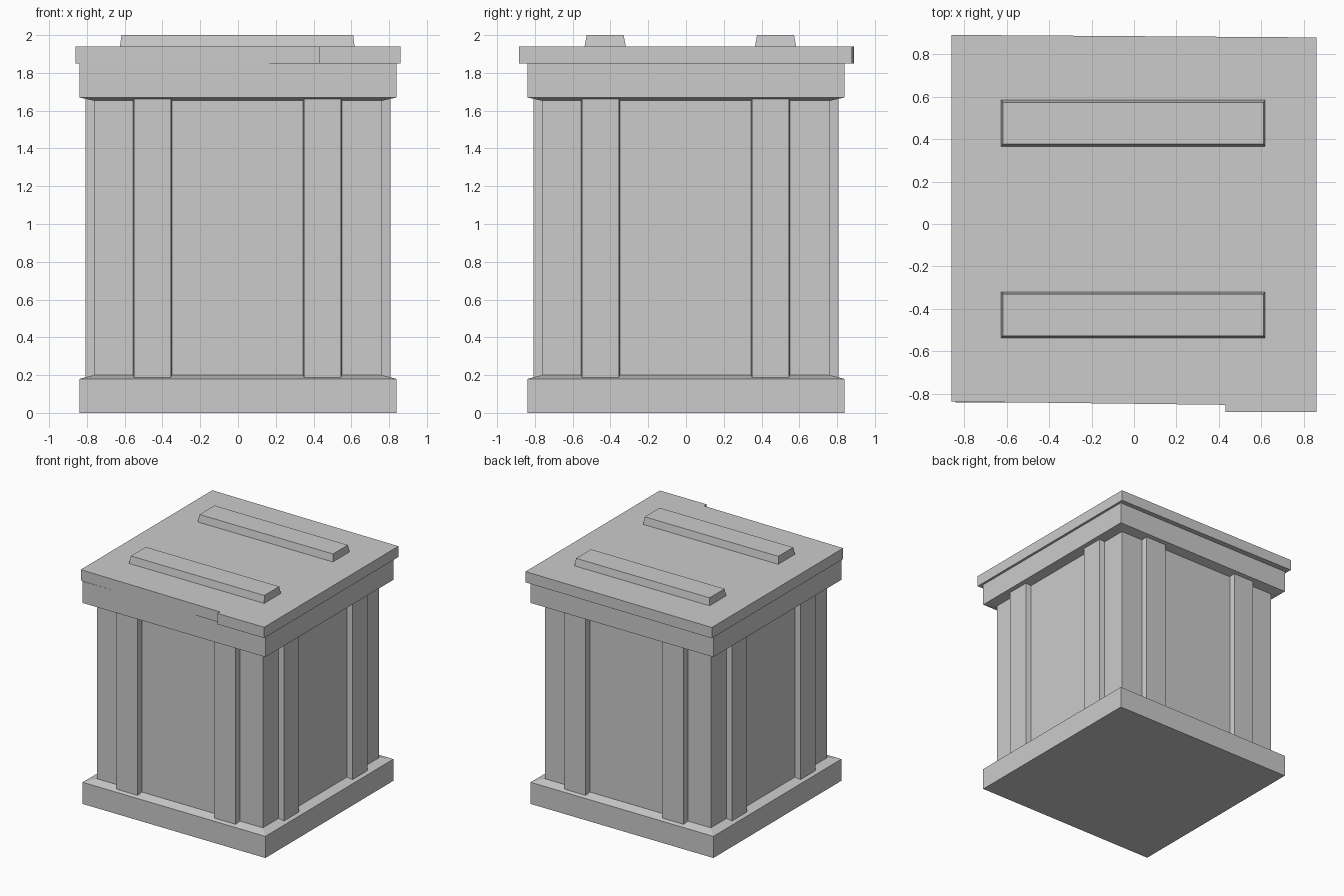
import bpy
import bmesh
from math import pi
from mathutils import Matrix

cube = bpy.data.objects.get("Cube")
if cube:
    bpy.data.objects.remove(cube, do_unlink=True)

GREY = (0.6, 0.6, 0.6, 1.0)
grey = bpy.data.materials.new("plain grey")
grey.use_nodes = True
grey.diffuse_color = GREY
grey.node_tree.nodes["Principled BSDF"].inputs["Base Color"].default_value = GREY


def loft(name, rings):
    """Join matching point rings into a closed flat-faced solid."""
    bm = bmesh.new()
    loops = [[bm.verts.new(p) for p in ring] for ring in rings]
    n = len(loops[0])
    for a, b in zip(loops, loops[1:]):
        for i in range(n):
            j = (i + 1) % n
            bm.faces.new((a[i], a[j], b[j], b[i]))
    bm.faces.new(loops[0][::-1])
    bm.faces.new(loops[-1])
    bmesh.ops.recalc_face_normals(bm, faces=bm.faces[:])
    mesh = bpy.data.meshes.new(name)
    bm.to_mesh(mesh)
    bm.free()
    mesh.materials.append(grey)
    obj = bpy.data.objects.new(name, mesh)
    bpy.context.collection.objects.link(obj)
    return obj


def rect(x0, x1, y0, y1, z):
    return [(x0, y0, z), (x1, y0, z), (x1, y1, z), (x0, y1, z)]


# Square body with a flared base and collar
profile = [(0.84, 0), (0.84, 0.18), (0.762, 0.2),
           (0.762, 1.653), (0.84, 1.67), (0.84, 1.85)]
loft("crate_body", [rect(-h, h, -h, h, z) for h, z in profile])

# Two tapered uprights on each of the four walls
for side, wall in enumerate(("front", "left", "back", "right")):
    for k, cx in enumerate((-0.453, 0.447)):
        rings = []
        for z in (0.17, 1.68):
            rings.append([(cx - 0.107, -0.74, z), (cx + 0.107, -0.74, z),
                          (cx + 0.097, -0.808, z), (cx - 0.097, -0.808, z)])
        post = loft(f"{wall}_upright_{k + 1}", rings)
        post.data.transform(Matrix.Rotation(side * pi / 2, 4, 'Z'))

# Slightly crooked lid with one longer corner at the front
outline = [(-0.86, -0.836), (0.43, -0.851), (0.43, -0.885),
           (0.86, -0.885), (0.86, 0.878), (-0.86, 0.89)]
loft("lid", [[(x, y, z) for x, y in outline] for z in (1.85, 1.94)])

# Bevelled cleats across the lid
for name, y in (("front_cleat", -0.428), ("back_cleat", 0.474)):
    loft(name, [rect(-0.625, 0.617, y - 0.109, y + 0.109, 1.9),
                rect(-0.625, 0.617, y - 0.109, y + 0.109, 1.94),
                rect(-0.617, 0.61, y - 0.098, y + 0.098, 2.0)])
